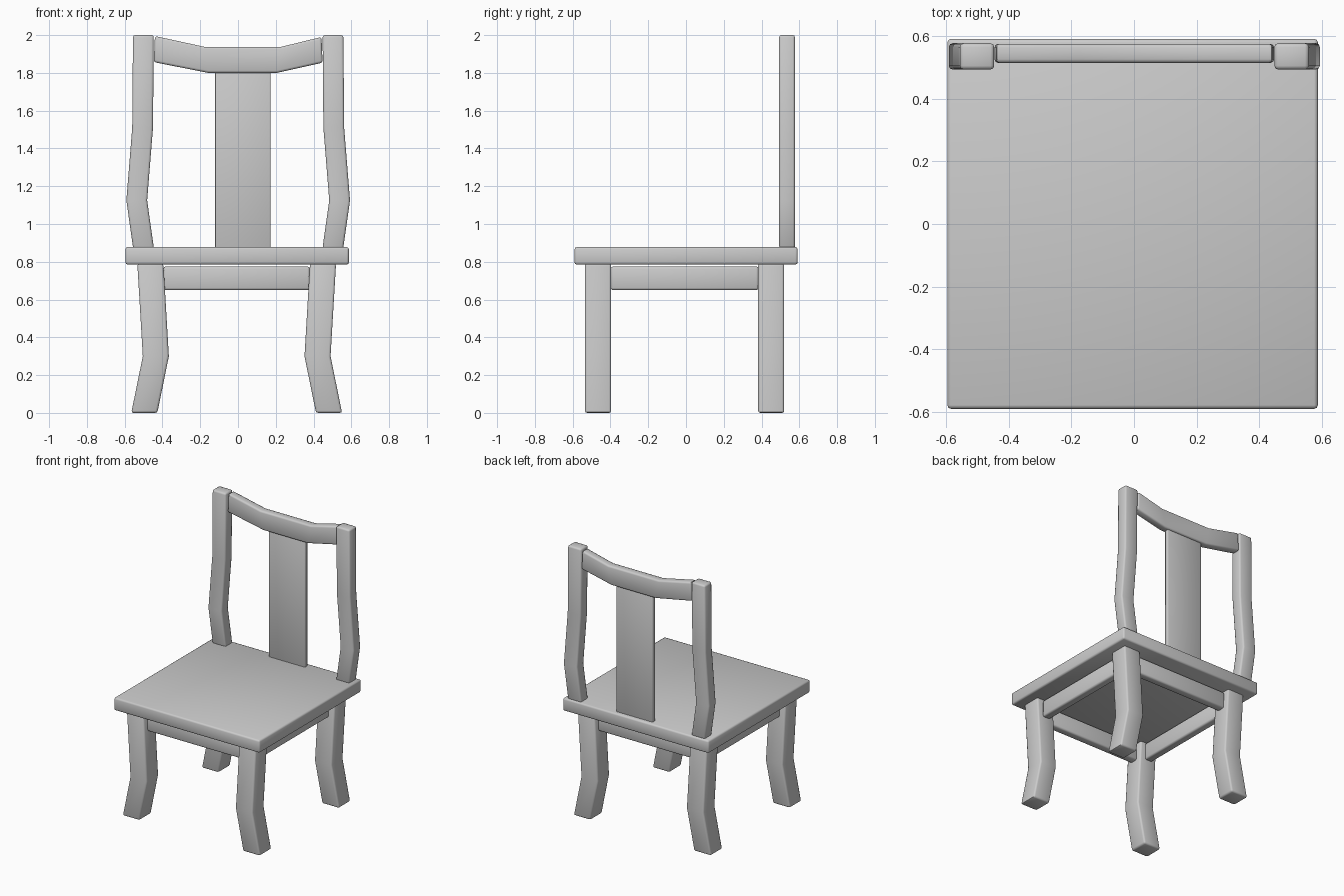
import bpy, bmesh, math

if "Cube" in bpy.data.objects:
    bpy.data.objects.remove(bpy.data.objects["Cube"])


def strip(name, sections, y0, y1, bevel=0.012):
    """Bar of rectangular section: each section is a pair of (x, z) points, spanning y0..y1."""
    bm = bmesh.new()
    rings = []
    for (a, b) in sections:
        rings.append([bm.verts.new((p[0], y, p[1]))
                      for p, y in ((a, y0), (b, y0), (b, y1), (a, y1))])
    for r, s in zip(rings, rings[1:]):
        for i in range(4):
            j = (i + 1) % 4
            bm.faces.new((r[i], r[j], s[j], s[i]))
    bm.faces.new(rings[0][::-1])
    bm.faces.new(rings[-1])
    bmesh.ops.recalc_face_normals(bm, faces=bm.faces)
    # soften the outer edges but not the shallow bends
    edges = [e for e in bm.edges if e.calc_face_angle() > math.radians(45)]
    bmesh.ops.bevel(bm, geom=edges, offset=bevel, segments=2, profile=0.5,
                    affect='EDGES', clamp_overlap=True)
    mesh = bpy.data.meshes.new(name)
    bm.to_mesh(mesh)
    bm.free()
    ob = bpy.data.objects.new(name, mesh)
    bpy.context.collection.objects.link(ob)
    bpy.ops.object.select_all(action='DESELECT')
    ob.select_set(True)
    bpy.context.view_layer.objects.active = ob
    bpy.ops.object.shade_smooth_by_angle(angle=math.radians(50))
    return ob


def upright(name, path, half, side, cx, y0, y1):
    """Bent vertical bar; path holds (distance from centre, z)."""
    strip(name, [((cx + side * x - half, z), (cx + side * x + half, z)) for x, z in path], y0, y1)


def box(name, x0, x1, y0, y1, z0, z1, bevel=0.012):
    strip(name, [((x0, z0), (x1, z0)), ((x0, z1), (x1, z1))], y0, y1, bevel)


# seat
box("seat", -0.596, 0.587, -0.59, 0.591, 0.785, 0.878)

# legs and back posts, left and right
leg_path = [(0.489, 0.0), (0.428, 0.30), (0.457, 0.79)]
post_path = [(0.501, 0.87), (0.537, 1.125), (0.506, 1.51), (0.502, 2.0)]
for label, side in (("left", -1), ("right", 1)):
    upright("front_leg_" + label, leg_path, 0.069, side, -0.007, -0.535, -0.396)
    upright("back_leg_" + label, leg_path, 0.069, side, -0.007, 0.382, 0.52)
    upright("back_post_" + label, post_path, 0.055, side, 0.001, 0.493, 0.577)

# aprons between the legs
box("front_apron", -0.395, 0.38, -0.495, -0.435, 0.65, 0.775)
box("back_apron", -0.395, 0.38, 0.421, 0.481, 0.65, 0.775)
for label, x in (("left", -0.457), ("right", 0.443)):
    box("side_apron_" + label, x - 0.03, x + 0.03, -0.398, 0.384, 0.65, 0.775)

# curved top rail
strip("top_rail", [((-0.446, 1.857), (-0.44, 1.995)), ((-0.157, 1.80), (-0.178, 1.938)),
                   ((0.205, 1.80), (0.229, 1.938)), ((0.448, 1.854), (0.442, 1.99))],
      0.514, 0.575)

# centre splat
box("back_splat", -0.121, 0.172, 0.53, 0.561, 0.87, 1.81, 0.005)
